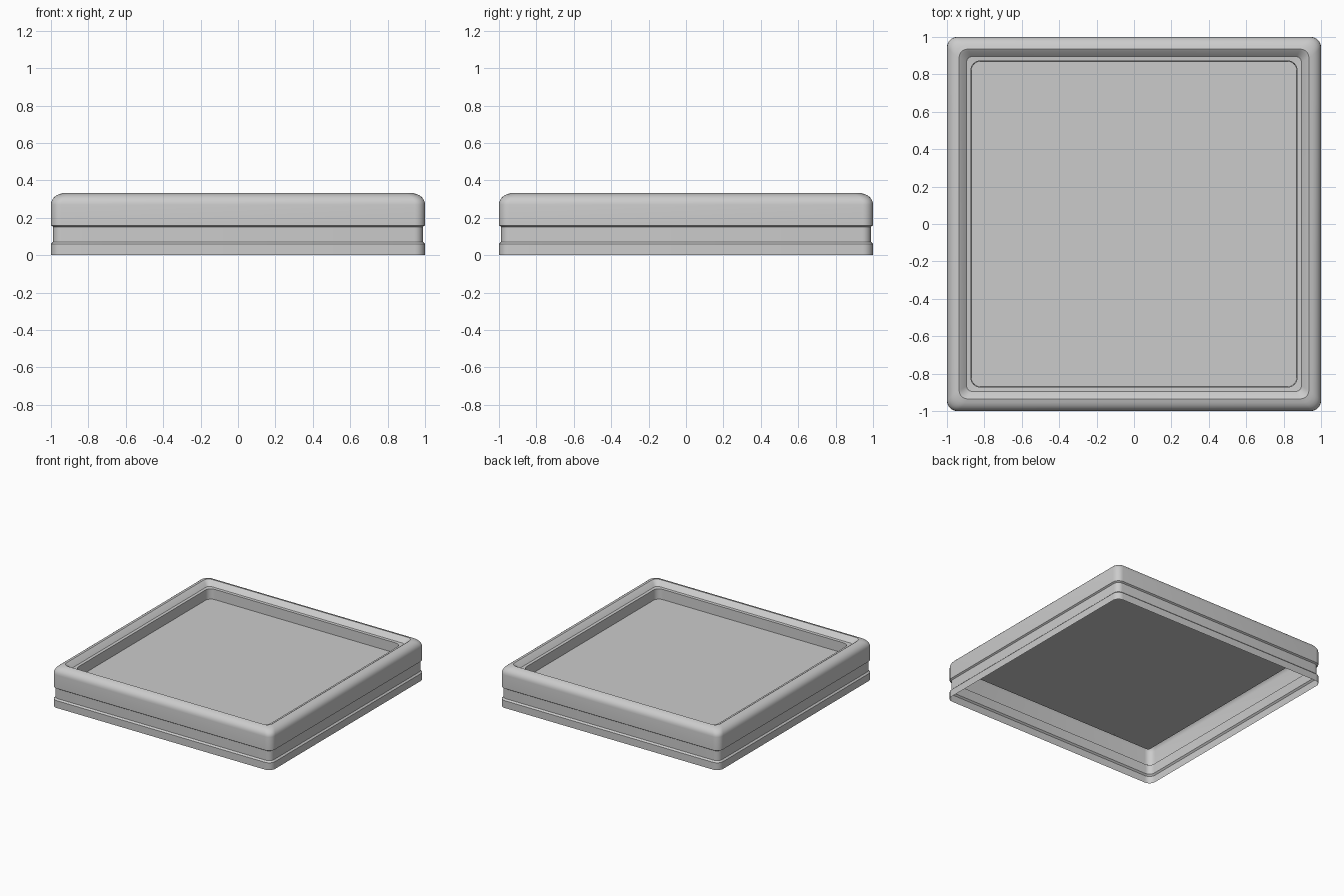
import bpy, bmesh, math

cube = bpy.data.objects.get("Cube")
if cube:
    bpy.data.objects.remove(cube, do_unlink=True)

grey = bpy.data.materials.new("plain_grey")
grey.use_nodes = True
colour = (0.6, 0.6, 0.6, 1)
grey.diffuse_color = colour
grey.node_tree.nodes["Principled BSDF"].inputs["Base Color"].default_value = colour

STEPS = 6


def ring(bm, half, radius, z):
    """Rounded square of vertices, counter-clockwise from above."""
    verts = []
    for corner in range(4):
        mid = math.pi / 4 + corner * math.pi / 2
        cx = math.copysign(half - radius, math.cos(mid))
        cy = math.copysign(half - radius, math.sin(mid))
        for i in range(STEPS + 1):
            a = corner * math.pi / 2 + i / STEPS * math.pi / 2
            verts.append(bm.verts.new((cx + radius * math.cos(a), cy + radius * math.sin(a), z)))
    return verts


def finish(bm, name):
    mesh = bpy.data.meshes.new(name)
    bm.to_mesh(mesh)
    bm.free()
    mesh.materials.append(grey)
    obj = bpy.data.objects.new(name, mesh)
    bpy.context.collection.objects.link(obj)
    bpy.ops.object.select_all(action="DESELECT")
    obj.select_set(True)
    bpy.context.view_layer.objects.active = obj
    bpy.ops.object.shade_smooth_by_angle(angle=math.radians(30))
    return obj


# Frame shell: half width, corner radius, height, from the open foot over the rim to the floor
foot = [(1, .055, 0), (1, .055, .06), (.988, .045, .072)]
groove = [(.988, .045, .152), (1, .055, .16)]
shoulder = [(1, .055, .27)]
for i in range(1, 6):
    a = i / 5 * math.pi / 2 * .8
    shoulder.append((.935 + .065 * math.cos(a), .055, .27 + .06 * math.sin(a)))
rim = [(.935, .045, .332), (.925, .04, .326), (.895, .03, .295)]
well = [(.872, .05, .293), (.87, .05, .21)]

bm = bmesh.new()
rings = [ring(bm, *p) for p in foot + groove + shoulder + rim + well]
for low, high in zip(rings, rings[1:]):
    for i in range(len(low)):
        j = (i + 1) % len(low)
        bm.faces.new((low[i], low[j], high[j], high[i]))
finish(bm, "tray_frame")

# Floor panel inside the frame
bm = bmesh.new()
bm.faces.new(ring(bm, .885, .02, .21))
finish(bm, "tray_floor")
